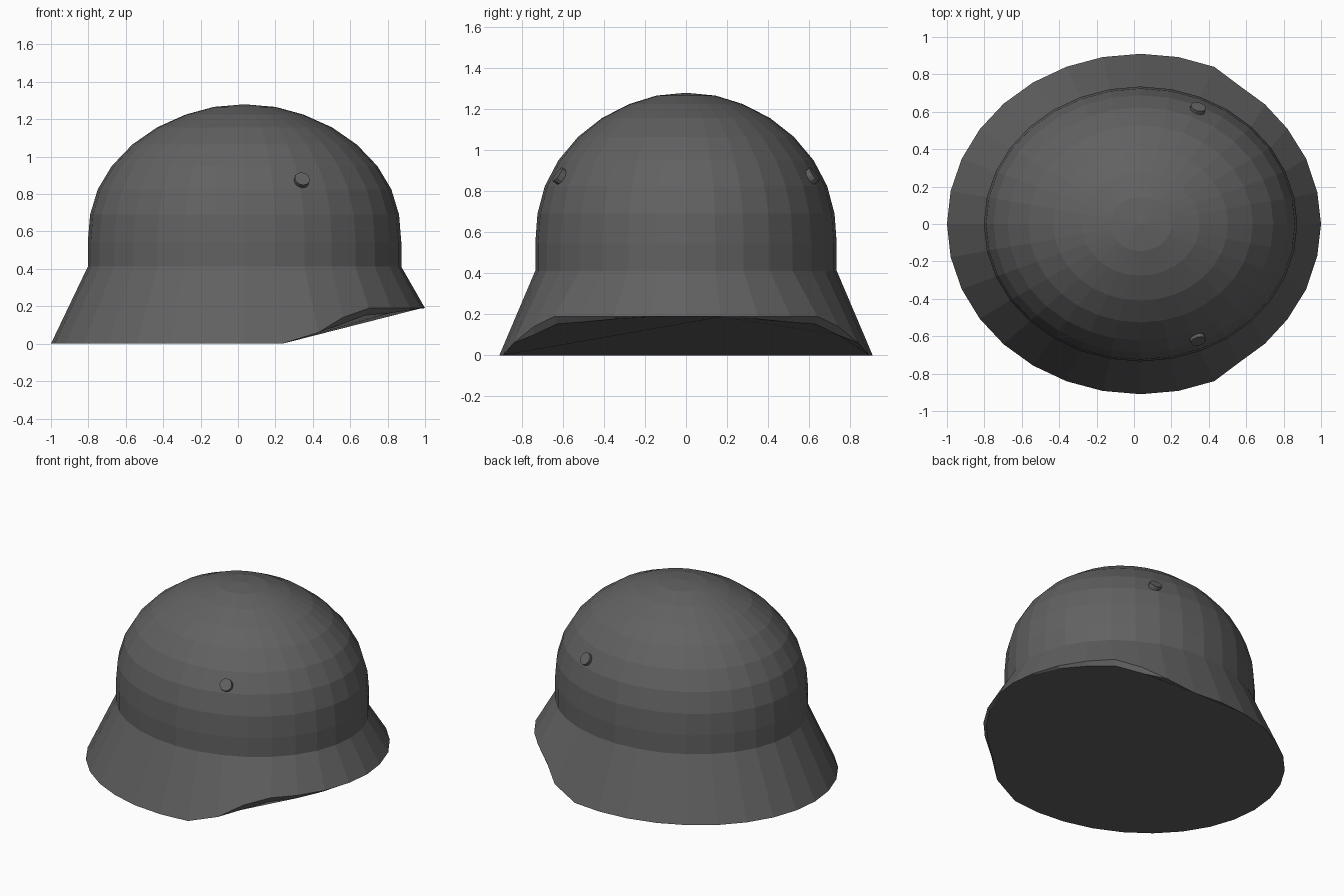
import bpy, bmesh, math
from mathutils import Vector

if "Cube" in bpy.data.objects:
    bpy.data.objects.remove(bpy.data.objects["Cube"])

N = 32          # sides around the shell
CX = 0.035      # dome axis, slightly forward of centre


def ring(bm, rx, ry, z):
    return [bm.verts.new((CX + rx * math.cos(2 * math.pi * i / N),
                          ry * math.sin(2 * math.pi * i / N), z)) for i in range(N)]


def bridge(bm, a, b):
    for i in range(N):
        j = (i + 1) % N
        face = list(dict.fromkeys((a[i], b[i], b[j], a[j])))
        if len(face) > 2:
            bm.faces.new(face)


bm = bmesh.new()

# Domed crown: (radius along x, height), narrower across y
profile = [(.165, 1.266), (.315, 1.225), (.467, 1.157), (.60, 1.065), (.71, .95),
           (.785, .825), (.826, .69), (.838, .545), (.838, .412)]
rings = [ring(bm, r, r * .877, z) for r, z in profile]
top = bm.verts.new((CX, 0, 1.28))
for i in range(N):
    bm.faces.new((top, rings[0][i], rings[0][(i + 1) % N]))
for a, b in zip(rings, rings[1:]):
    bridge(bm, a, b)

# Flared skirt, raised at the front into a visor
rim = ring(bm, 1.035, .91, 0)
visor = [(1, 0, .19), (.98, .17, .19), (.92, .35, .19), (.82, .51, .19),
         (.70, .64, .19), (.56, .742, .14), (.43, .84, .06)]
lip_pts = [(.99, 0, .189), (.97, .17, .187), (.905, .345, .177), (.81, .495, .163),
           (.68, .63, .153), (.54, .74, .10)]
lip = list(rim)
for i, (x, y, z) in enumerate(visor):
    rim[i].co = (x, y, z)
    rim[-i].co = (x, -y, z)
for i, (x, y, z) in enumerate(lip_pts):
    lip[i] = bm.verts.new((x, y, z))
    if i:
        lip[-i] = bm.verts.new((x, -y, z))
bridge(bm, rings[-1], rim)
bridge(bm, rim, lip)

# Closed underside, one many-sided face
bm.faces.new(lip)

bmesh.ops.recalc_face_normals(bm, faces=bm.faces)
mesh = bpy.data.meshes.new("helmet_shell")
bm.to_mesh(mesh)
bm.free()
shell = bpy.data.objects.new("helmet_shell", mesh)
bpy.context.collection.objects.link(shell)

# Side rivets, standing square to the dome surface
for side, name in ((-1, "rivet_right"), (1, "rivet_left")):
    axis = Vector((.22, side * .80, .56)).normalized()
    bpy.ops.mesh.primitive_cylinder_add(
        vertices=12, radius=.041, depth=.08, location=(.335, side * .595, .86),
        rotation=axis.to_track_quat('Z', 'Y').to_euler())
    bpy.context.object.name = name

# Dark grey paint
paint = bpy.data.materials.new("dark_grey")
paint.diffuse_color = (.12, .12, .12, 1)
paint.use_nodes = True
paint.node_tree.nodes["Principled BSDF"].inputs["Base Color"].default_value = paint.diffuse_color
for ob in bpy.context.collection.objects:
    ob.data.materials.append(paint)
